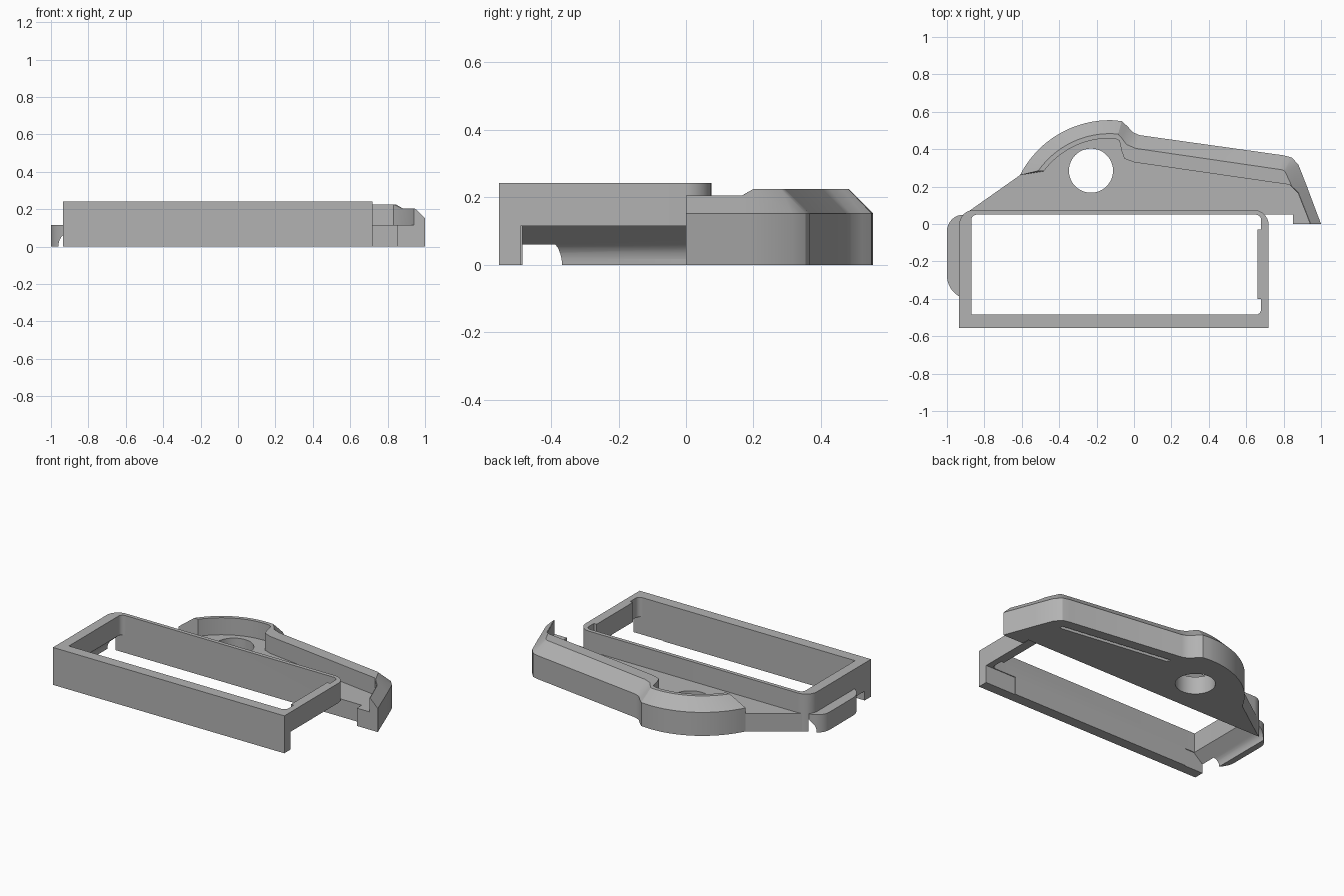
import bpy
import bmesh
import math
from mathutils import Vector

cube = bpy.data.objects.get("Cube")
if cube:
    bpy.data.objects.remove(cube)

grey = bpy.data.materials.new("plain_grey")
grey.use_nodes = True
grey.diffuse_color = (0.45, 0.45, 0.45, 1)
grey.node_tree.nodes["Principled BSDF"].inputs["Base Color"].default_value = grey.diffuse_color


def finish(name, bm):
    """Turn a bmesh into a named grey object."""
    bmesh.ops.recalc_face_normals(bm, faces=bm.faces)
    mesh = bpy.data.meshes.new(name)
    bm.to_mesh(mesh)
    bm.free()
    mesh.materials.append(grey)
    obj = bpy.data.objects.new(name, mesh)
    bpy.context.collection.objects.link(obj)
    return obj


def prism(name, outline, low, high, place=lambda u, v, w: (u, v, w)):
    """Extrude a closed outline between two levels."""
    bm = bmesh.new()
    bottom, top = ([bm.verts.new(place(u, v, w)) for u, v in outline] for w in (low, high))
    bm.faces.new(bottom)
    bm.faces.new(top)
    n = len(outline)
    for i in range(n):
        j = (i + 1) % n
        bm.faces.new((bottom[i], bottom[j], top[j], top[i]))
    return finish(name, bm)


def rounded(corners, steps=8):
    """Replace each (x, y, radius) corner by a curve that starts radius away."""
    path = []
    for i, (x, y, r) in enumerate(corners):
        p = Vector((x, y))
        if not r:
            path.append((x, y))
            continue
        before = Vector(corners[i - 1][:2]) - p
        after = Vector(corners[(i + 1) % len(corners)][:2]) - p
        a, b = p + before.normalized() * r, p + after.normalized() * r
        # rational quadratic weight gives a true circular arc
        w = math.sin(before.angle(after) / 2)
        for k in range(steps + 1):
            t = k / steps
            f = ((1 - t) ** 2, 2 * w * t * (1 - t), t * t)
            q = (a * f[0] + p * f[1] + b * f[2]) / sum(f)
            path.append((q.x, q.y))
    return path


def box(x0, x1, y0, y1):
    return [(x0, y0), (x1, y0), (x1, y1), (x0, y1)]


def cut(obj, cutters):
    for cutter in cutters:
        cutter.hide_render = True
        mod = obj.modifiers.new("cut", "BOOLEAN")
        mod.operation = "DIFFERENCE"
        mod.solver = "EXACT"
        mod.object = cutter
        bpy.context.view_layer.objects.active = obj
        bpy.ops.object.modifier_apply(modifier=mod.name)


def arc(radius, start, end, steps=24):
    angles = [math.radians(start + (end - start) * i / steps) for i in range(steps + 1)]
    return [(-0.13 + radius * math.cos(a), 0.017 + radius * math.sin(a)) for a in angles]


# Rim lines: outer wall, chamfer crest and inner wall, matched point by point
outer = arc(0.538, 153, 88) + [
    (-0.065, 0.55), (-0.035, 0.522), (-0.005, 0.49), (0.03, 0.475),
    (0.8, 0.367), (0.845, 0.355), (0.88, 0.315), (0.925, 0.2), (0.938, 0.165), (1, 0)]
crest = arc(0.466, 145, 88) + [
    (-0.085, 0.481), (-0.068, 0.462), (-0.04, 0.425), (0.01, 0.404),
    (0.77, 0.293), (0.795, 0.289), (0.808, 0.28), (0.845, 0.2), (0.88, 0.166), (0.945, 0)]
inner = arc(0.441, 143, 86) + [
    (-0.078, 0.445), (-0.066, 0.39), (-0.052, 0.35), (0, 0.33),
    (0.74, 0.223), (0.77, 0.219), (0.79, 0.216), (0.832, 0.21), (0.876, 0.165), (0.941, 0)]

# Raised rim with an outward chamfer, lower near the tip
bm = bmesh.new()
rings = []
for i, (o, c, n) in enumerate(zip(outer, crest, inner)):
    top = 0.205 if i >= len(outer) - 2 else 0.225
    section = [(*o, 0.115), (*o, 0.152), (*c, top), (*n, top), (*n, 0.115)]
    rings.append([bm.verts.new(p) for p in section])
for a, b in zip(rings, rings[1:]):
    for i in range(5):
        j = (i + 1) % 5
        bm.faces.new((a[i], a[j], b[j], b[i]))
bm.faces.new(rings[0])
bm.faces.new(rings[-1])
rim = finish("raised_rim", bm)

# Base plate with its left ear
ear = rounded([(0.85, 0, 0), (0.85, 0.05, 0), (-0.87, 0.05, 0), (-0.87, -0.39, 0),
               (-0.93, -0.39, 0), (-1, -0.345, 0.07), (-1, 0.052, 0.09)])
base = prism("base_plate", outer + ear, 0, 0.115)

# Rectangular frame with rounded back corners
frame = prism("frame", rounded([(-0.935, -0.555, 0), (0.72, -0.555, 0),
                                (0.72, 0.075, 0.08), (-0.935, 0.075, 0.08)]), 0, 0.242)
opening = prism("opening_cutter", rounded([
    (-0.87, -0.485, 0), (0.68, -0.485, 0.03), (0.68, -0.4, 0), (0.66, -0.4, 0),
    (0.66, -0.03, 0), (0.68, -0.03, 0), (0.68, 0.05, 0.03), (-0.87, 0.05, 0.03)]), -0.1, 0.4)
side_gap = prism("side_gap_cutter", box(0.5, 0.8, -0.49, 0.05), -0.1, 0.115)

# Undercut along the left wall: a slope running into a hollow curve
cove = prism("cove_cutter", [
    (-0.8, 0.115), (-0.87, 0.115), (-0.935, 0.06), (-0.946, 0.05), (-0.954, 0.035),
    (-0.959, 0.018), (-0.96, 0), (-0.96, -0.1), (-0.8, -0.1)],
    -0.49, 0.05, lambda u, v, w: (u, w, v))

# Round hole and the narrow groove beneath the sloping rim
hole = prism("hole_cutter", [(-0.23 + 0.118 * math.cos(a), 0.285 + 0.118 * math.sin(a))
                             for a in (math.tau * i / 48 for i in range(48))], -0.1, 0.3)
groove = prism("groove_cutter", [(0.06, 0.38), (0.8, 0.275), (0.8, 0.3), (0.06, 0.405)], -0.1, 0.1)

cut(frame, [opening, side_gap, cove])
cut(base, [cove, hole, groove])
for helper in (opening, side_gap, cove, hole, groove):
    bpy.data.objects.remove(helper)

# Smooth the curves and keep the corners crisp
bpy.ops.object.select_all(action="DESELECT")
for obj in (rim, base, frame):
    obj.select_set(True)
    bpy.context.view_layer.objects.active = obj
bpy.ops.object.shade_smooth_by_angle(angle=math.radians(25))
